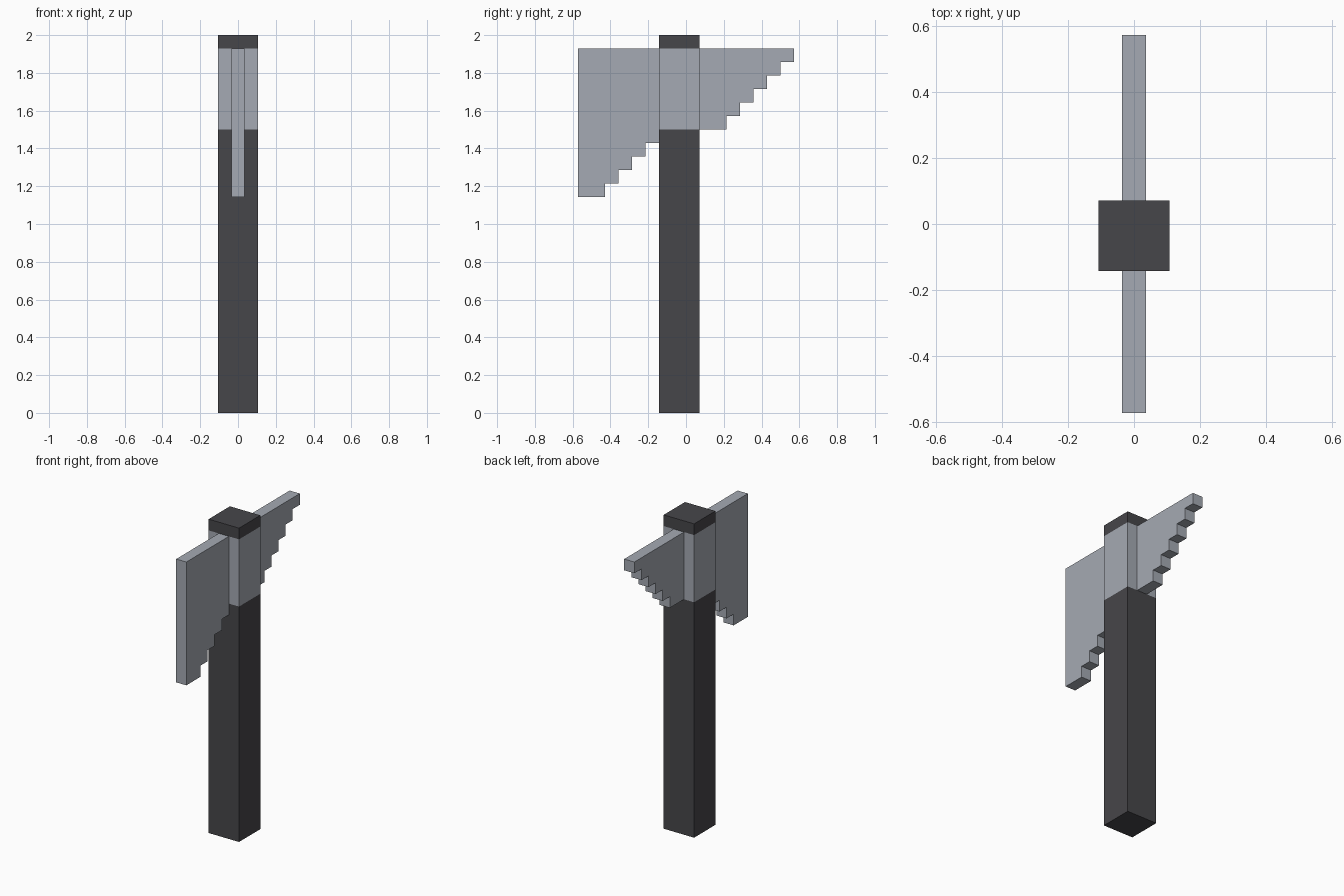
import bpy
import bmesh

U = 2 / 28  # one block of the stepped grid

cube = bpy.data.objects.get("Cube")
if cube:
    bpy.data.objects.remove(cube, do_unlink=True)


def make_material(name, colour):
    mat = bpy.data.materials.new(name)
    mat.use_nodes = True
    mat.diffuse_color = (*colour, 1)
    bsdf = next(n for n in mat.node_tree.nodes if n.type == "BSDF_PRINCIPLED")
    bsdf.inputs["Base Color"].default_value = (*colour, 1)
    return mat


def finish(name, bm, materials):
    bmesh.ops.recalc_face_normals(bm, faces=bm.faces)
    mesh = bpy.data.meshes.new(name)
    bm.to_mesh(mesh)
    bm.free()
    for mat in materials:
        mesh.materials.append(mat)
    obj = bpy.data.objects.new(name, mesh)
    bpy.context.collection.objects.link(obj)
    return obj


def blade(name, root, tip, first_step, root_z, step, mat):
    """Extrude a stair-edged profile running from the shaft to the tip."""
    way = 1 if tip > root else -1
    points = [(root, 27), (root, root_z)]
    y, z = first_step, root_z
    while y != tip:
        points += [(y, z), (y, z + step)]
        y, z = y + way, z + step
    points += [(tip, z), (tip, 27)]
    bm = bmesh.new()
    face = bm.faces.new([bm.verts.new((-U / 2, y * U, z * U)) for y, z in points])
    side = bmesh.ops.extrude_face_region(bm, geom=[face])["geom"]
    verts = [v for v in side if isinstance(v, bmesh.types.BMVert)]
    bmesh.ops.translate(bm, verts=verts, vec=(U, 0, 0))
    return finish(name, bm, [mat])


charcoal = make_material("charcoal", (0.062, 0.061, 0.068))
steel = make_material("steel grey", (0.376, 0.402, 0.451))

# Square shaft, cut where the steel collar begins and ends
bm = bmesh.new()
bmesh.ops.create_cube(bm, size=1)
bmesh.ops.scale(bm, verts=bm.verts, vec=(3 * U, 3 * U, 2))
bmesh.ops.translate(bm, verts=bm.verts, vec=(0, -U / 2, 1))
for height in (21, 27):
    bmesh.ops.bisect_plane(bm, geom=bm.verts[:] + bm.edges[:] + bm.faces[:],
                           plane_co=(0, 0, height * U), plane_no=(0, 0, 1))
for f in bm.faces:
    f.material_index = int(21 < f.calc_center_median().z / U < 27)
finish("shaft_with_collar", bm, [charcoal, steel])

# Long front blade steps down towards its tip, back blade steps up
blade("front_blade", -2, -7, -3, 20, -1, steel).name = "front_blade"
blade("back_blade", 1, 8, 3, 21, 1, steel)

# Full-height cutting edge of the front blade
edge = bmesh.new()
bmesh.ops.create_cube(edge, size=1)
bmesh.ops.scale(edge, verts=edge.verts, vec=(U, U, 11 * U))
bmesh.ops.translate(edge, verts=edge.verts, vec=(0, -7.5 * U, 21.5 * U))
finish("front_cutting_edge", edge, [steel])
